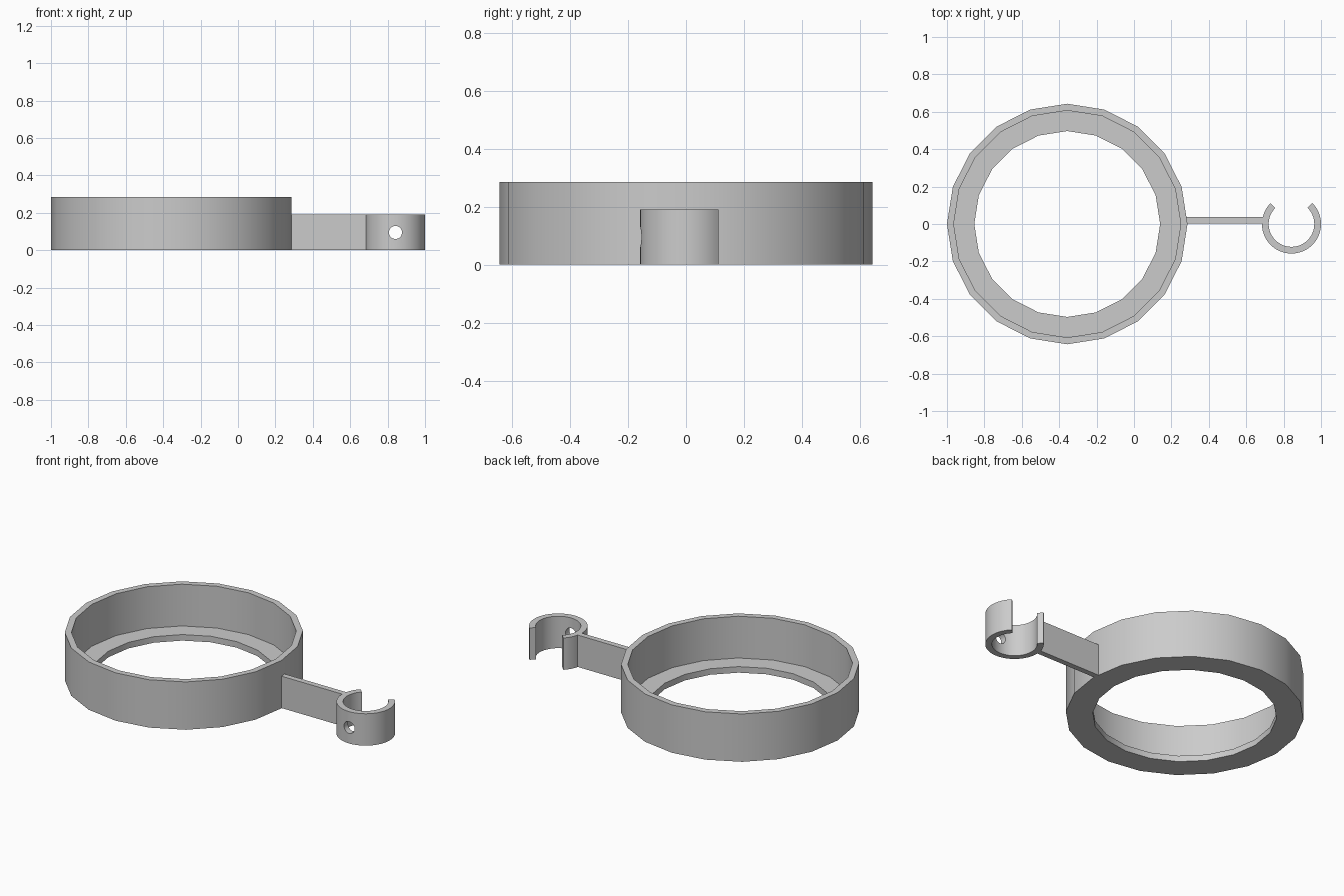
import bpy
import bmesh
from math import cos, sin, radians, tau

cube = bpy.data.objects.get("Cube")
if cube:
    bpy.data.objects.remove(cube, do_unlink=True)

grey = bpy.data.materials.new("plain grey")
grey.use_nodes = True
colour = (0.6, 0.6, 0.6, 1)
grey.diffuse_color = colour
grey.node_tree.nodes["Principled BSDF"].inputs["Base Color"].default_value = colour


def make_object(name, bm):
    bmesh.ops.recalc_face_normals(bm, faces=bm.faces)
    mesh = bpy.data.meshes.new(name)
    bm.to_mesh(mesh)
    bm.free()
    mesh.materials.append(grey)
    obj = bpy.data.objects.new(name, mesh)
    bpy.context.collection.objects.link(obj)
    return obj


def smooth(obj):
    bpy.ops.object.select_all(action="DESELECT")
    obj.select_set(True)
    bpy.context.view_layer.objects.active = obj
    bpy.ops.object.shade_smooth_by_angle(angle=radians(30))


def revolve(name, profile, centre_x, segments, start=0, sweep=tau):
    """Turn a closed (radius, z) profile about a vertical axis."""
    bm = bmesh.new()
    closed = sweep == tau
    rings = []
    for i in range(segments + (not closed)):
        a = start + sweep * i / segments
        rings.append([bm.verts.new((centre_x + r * cos(a), r * sin(a), z))
                      for r, z in profile])
    count = len(profile)
    for i in range(segments):
        here, there = rings[i], rings[(i + 1) % len(rings)]
        for j in range(count):
            k = (j + 1) % count
            bm.faces.new((here[j], there[j], there[k], here[k]))
    if not closed:
        bm.faces.new(rings[0])
        bm.faces.new(rings[-1])
    return make_object(name, bm)


# Large faceted ring with an inward lip at the bottom
wall, height = 0.036, 0.285
outer, hole = 0.643, 0.497
ring = revolve("holder_ring",
               [(hole, 0), (outer, 0), (outer, height),
                (outer - wall, height), (outer - wall, wall), (hole, wall)],
               -0.357, 20)
smooth(ring)

# Open clip, its gap facing the back
clip_x, clip_height = 0.842, 0.19
clip = revolve("pole_clip",
               [(0.122, 0), (0.158, 0), (0.158, clip_height), (0.122, clip_height)],
               clip_x, 54, radians(135), radians(270))

# Screw hole through the front of the clip
bm = bmesh.new()
bmesh.ops.create_cone(bm, cap_ends=True, segments=32, radius1=0.035, radius2=0.035, depth=0.15)
cutter = make_object("screw_hole_cutter", bm)
cutter.rotation_euler.x = radians(90)
cutter.location = (clip_x, -0.14, clip_height / 2)
cutter.hide_render = True
cut = clip.modifiers.new("screw hole", "BOOLEAN")
cut.operation = "DIFFERENCE"
cut.solver = "EXACT"
cut.object = cutter
bpy.context.view_layer.objects.active = clip
bpy.ops.object.modifier_apply(modifier=cut.name)
bpy.data.objects.remove(cutter, do_unlink=True)
smooth(clip)

# Flat arm joining ring and clip
bm = bmesh.new()
bmesh.ops.create_cube(bm, size=1)
bmesh.ops.scale(bm, vec=(0.43, 0.033, clip_height), verts=bm.verts)
bmesh.ops.translate(bm, vec=(0.485, 0.02, clip_height / 2), verts=bm.verts)
make_object("connecting_arm", bm)
